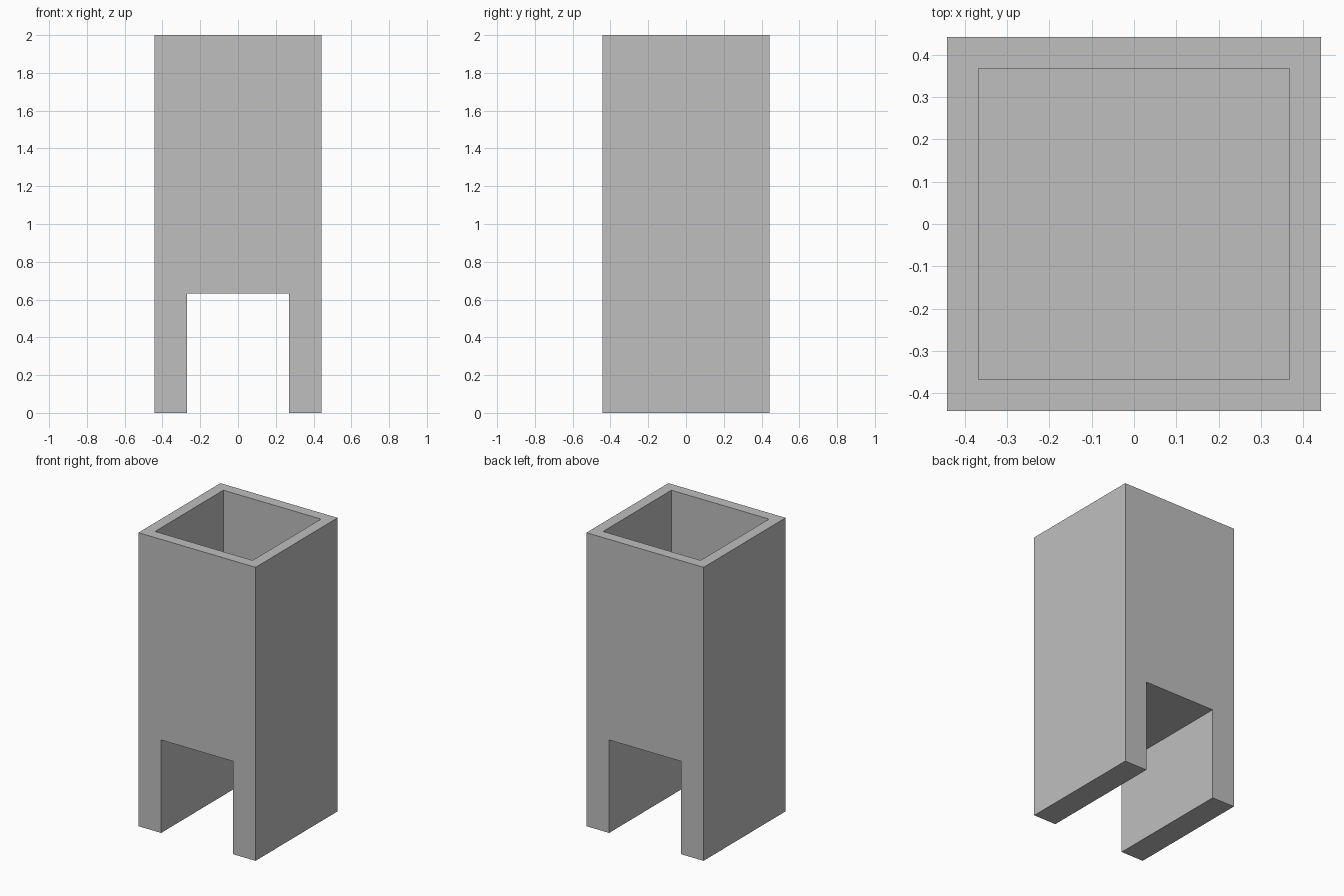
import bpy
import bmesh
from mathutils import Vector

default = bpy.data.objects.get("Cube")
if default:
    bpy.data.objects.remove(default, do_unlink=True)

HALF = 0.4415        # half width of the square tower
HEIGHT = 2.0
OPEN_HALF = 0.27     # half width of the passage
OPEN_TOP = 0.633     # height of the passage
WALL = 0.104         # wall thickness around the shaft
FLOOR = OPEN_TOP + WALL

# Single plain grey
grey = bpy.data.materials.new("plain grey")
grey.use_nodes = True
colour = (0.52, 0.52, 0.52, 1)
grey.diffuse_color = colour
grey.node_tree.nodes["Principled BSDF"].inputs["Base Color"].default_value = colour

# Front outline with the passage between two legs
right_side = [(OPEN_HALF, OPEN_TOP), (OPEN_HALF, 0), (HALF, 0), (HALF, HEIGHT)]
outline = right_side + [(-x, z) for x, z in reversed(right_side)]

bm = bmesh.new()
front = bm.faces.new([bm.verts.new((x, -HALF, z)) for x, z in outline])
swept = bmesh.ops.extrude_face_region(bm, geom=[front])["geom"]
bmesh.ops.translate(bm, vec=(0, 2 * HALF, 0),
                    verts=[v for v in swept if isinstance(v, bmesh.types.BMVert)])
bmesh.ops.recalc_face_normals(bm, faces=bm.faces[:])

# Open shaft sunk into the top, closed above the passage
top = max(bm.faces, key=lambda f: f.calc_center_median().z)
bmesh.ops.inset_region(bm, faces=[top], thickness=WALL)
sunk = bmesh.ops.extrude_discrete_faces(bm, faces=[top])["faces"][0]
bmesh.ops.translate(bm, vec=Vector((0, 0, FLOOR - HEIGHT)), verts=sunk.verts[:])
bmesh.ops.recalc_face_normals(bm, faces=bm.faces[:])

mesh = bpy.data.meshes.new("hollow_tower")
bm.to_mesh(mesh)
bm.free()
mesh.materials.append(grey)
tower = bpy.data.objects.new("hollow_tower", mesh)
bpy.context.collection.objects.link(tower)
